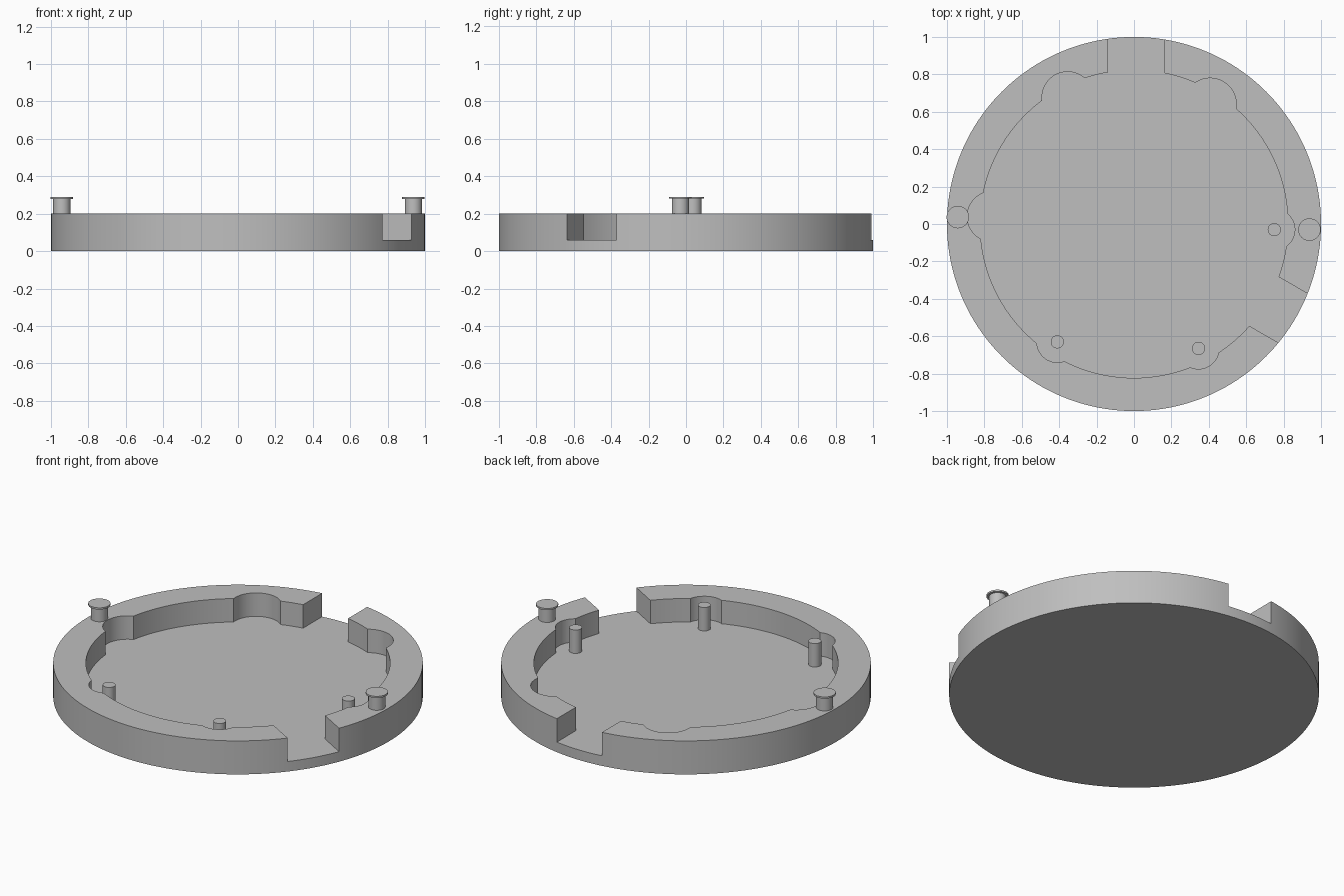
import bpy
from math import radians

cube = bpy.data.objects.get("Cube")
if cube:
    bpy.data.objects.remove(cube)

FLOOR, RIM = 0.06, 0.2

grey = bpy.data.materials.new("plain_grey")
grey.use_nodes = True
GREY = (0.52, 0.52, 0.52, 1)
grey.diffuse_color = GREY
grey.node_tree.nodes["Principled BSDF"].inputs["Base Color"].default_value = GREY


def cylinder(name, x, y, r, z0, z1, sides=48):
    bpy.ops.mesh.primitive_cylinder_add(vertices=sides, radius=r, depth=z1 - z0,
                                        location=(x, y, (z0 + z1) / 2))
    ob = bpy.context.object
    ob.name = name
    ob.data.materials.append(grey)
    return ob


def box(name, x, y, sx, sy, angle):
    bpy.ops.mesh.primitive_cube_add(size=1, location=(x, y, FLOOR + 0.15),
                                    rotation=(0, 0, radians(angle)))
    ob = bpy.context.object
    ob.name = name
    ob.scale = (sx, sy, 0.3)
    ob.data.materials.append(grey)
    return ob


def smooth(ob):
    bpy.ops.object.select_all(action='DESELECT')
    ob.select_set(True)
    bpy.context.view_layer.objects.active = ob
    bpy.ops.object.shade_smooth_by_angle(angle=radians(30))


def cut(body, cutter):
    cutter.hide_render = True
    mod = body.modifiers.new("cut", 'BOOLEAN')
    mod.operation = 'DIFFERENCE'
    mod.solver = 'EXACT'
    mod.object = cutter
    bpy.context.view_layer.objects.active = body
    bpy.ops.object.modifier_apply(modifier=mod.name)
    bpy.data.objects.remove(cutter)


# Round tray: a solid disc hollowed down to the floor
tray = cylinder("tray", 0, 0, 1, 0, RIM, 160)
cut(tray, cylinder("hollow", 0, 0, 0.823, FLOOR, 0.4, 128))

# Rounded pockets along the inner wall
for x, y, r in [(-0.757, 0.04, 0.135), (-0.355, 0.677, 0.137), (0.407, 0.64, 0.14),
                (0.75, -0.03, 0.11), (0.345, -0.665, 0.11), (-0.41, -0.63, 0.11)]:
    cut(tray, cylinder("pocket", x, y, r, FLOOR, 0.4))

# Openings through the rim
cut(tray, box("back_opening", 0.012, 0.95, 0.3, 0.5, 0))
cut(tray, box("side_opening", 0.87, -0.515, 0.6, 0.305, -30))
smooth(tray)

# Pins standing on the floor
for name, x, y in [("left_pin", 0.75, -0.03), ("front_left_pin", 0.345, -0.665),
                   ("front_right_pin", -0.41, -0.63)]:
    smooth(cylinder(name, x, y, 0.035, FLOOR - 0.01, RIM))

# Headed pegs on the rim
for side, x, y in [("left", 0.938, -0.03), ("right", -0.942, 0.037)]:
    smooth(cylinder(side + "_peg_stem", x, y, 0.046, RIM - 0.01, 0.285))
    smooth(cylinder(side + "_peg_head", x, y, 0.06, 0.28, 0.29))
